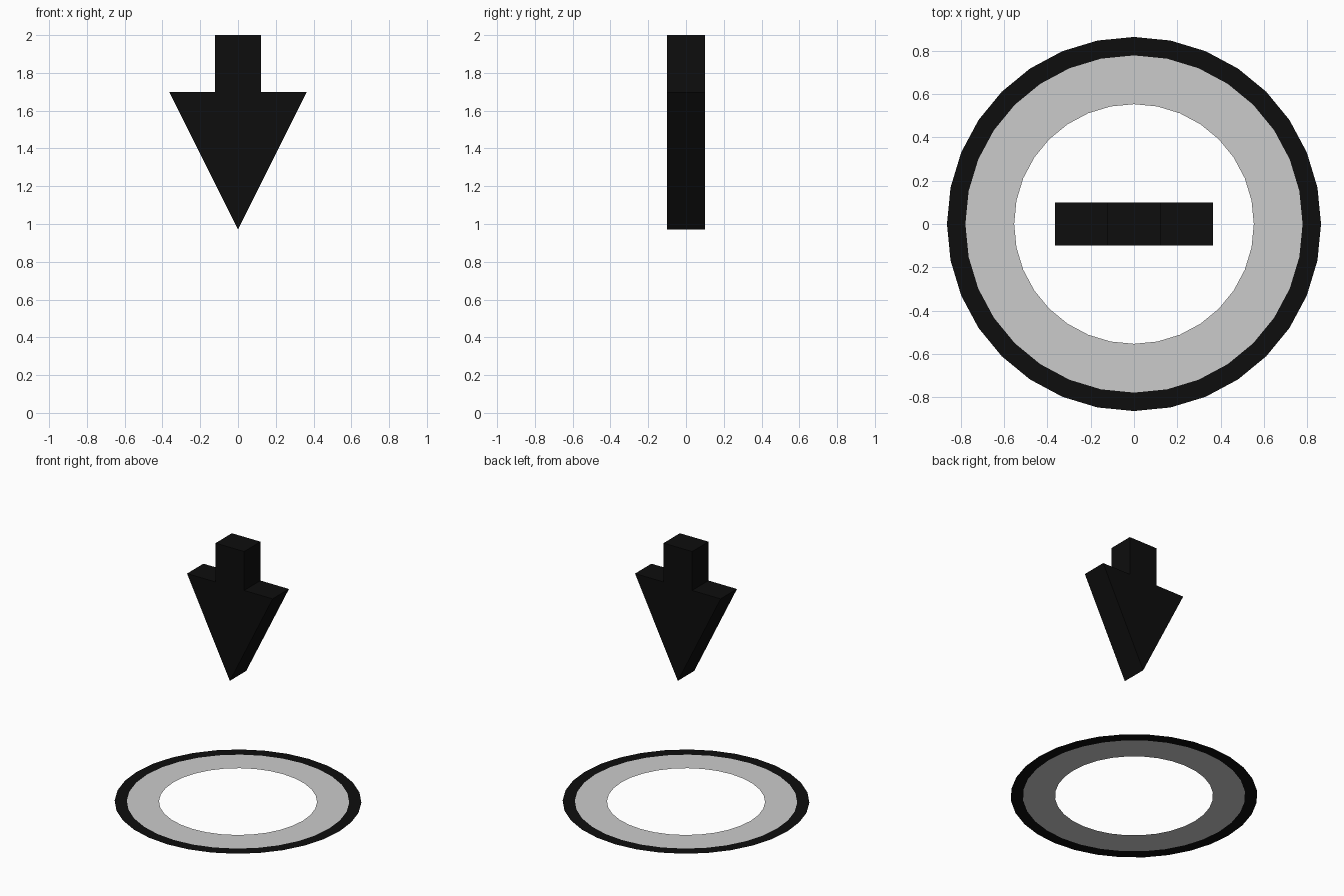
import bpy, bmesh
from math import sin, cos, tau

if "Cube" in bpy.data.objects:
    bpy.data.objects.remove(bpy.data.objects["Cube"])

SIDES = 32

black = bpy.data.materials.new("black")
black.diffuse_color = (0.004, 0.004, 0.004, 1)
black.use_nodes = True
black.node_tree.nodes["Principled BSDF"].inputs["Base Color"].default_value = black.diffuse_color


def finish(bm, name, material=None):
    mesh = bpy.data.meshes.new(name)
    bm.to_mesh(mesh)
    bm.free()
    obj = bpy.data.objects.new(name, mesh)
    bpy.context.collection.objects.link(obj)
    if material:
        mesh.materials.append(material)
    return obj


def flat_ring(name, inner, outer, material=None):
    bm = bmesh.new()
    loops = [[bm.verts.new((r * cos(tau * i / SIDES), r * sin(tau * i / SIDES), 0))
              for i in range(SIDES)] for r in (inner, outer)]
    a, b = loops
    for i in range(SIDES):
        j = (i + 1) % SIDES
        bm.faces.new((a[i], b[i], b[j], a[j]))
    return finish(bm, name, material)


# Flat ground marker: grey band with a black rim
flat_ring("ring_band", 0.553, 0.778)
flat_ring("ring_rim", 0.778, 0.863, black)

# Downward arrow: half profile mirrored in x, then extruded through y
half = [(0.122, 2.0), (0.122, 1.70), (0.365, 1.70)]
outline = half + [(0, 0.97)] + [(-x, z) for x, z in reversed(half)]
bm = bmesh.new()
face = bm.faces.new([bm.verts.new((x, -0.1, z)) for x, z in outline])
side = bmesh.ops.extrude_face_region(bm, geom=[face], use_keep_orig=True)
bmesh.ops.translate(bm, vec=(0, 0.2, 0),
                    verts=[g for g in side["geom"] if isinstance(g, bmesh.types.BMVert)])
bmesh.ops.recalc_face_normals(bm, faces=bm.faces)
finish(bm, "arrow", black)
